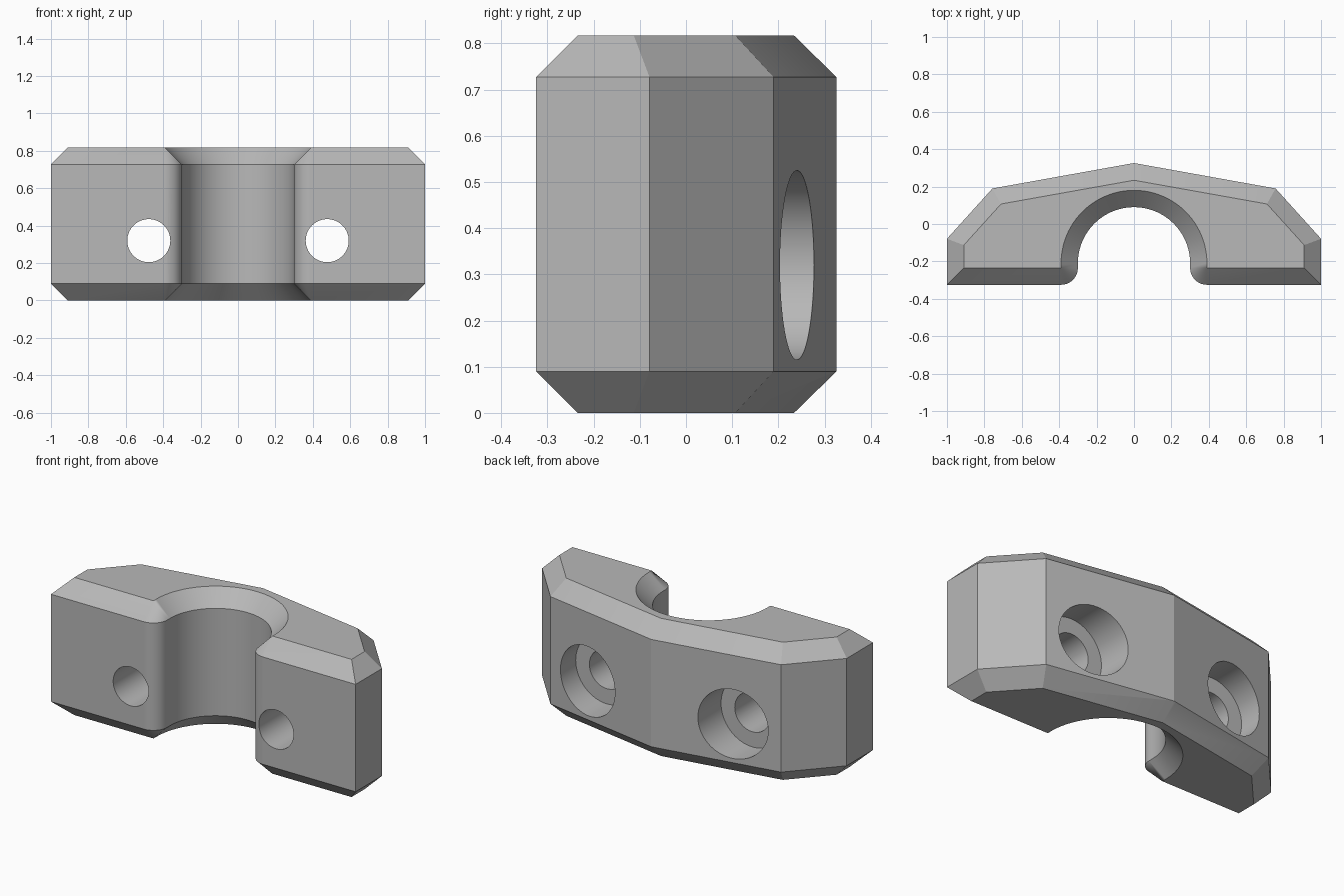
import bpy
import bmesh
from math import sin, cos, tan, pi
from mathutils import Vector

HEIGHT, CHAMFER, ROUND = 0.817, 0.09, 0.09
BORE_R, BORE_Y = 0.30, -0.21
FRONT = -0.325

cube = bpy.data.objects.get("Cube")
if cube:
    bpy.data.objects.remove(cube, do_unlink=True)

grey = bpy.data.materials.new("plain grey")
grey.use_nodes = True
colour = (0.48, 0.48, 0.48, 1)
grey.diffuse_color = colour
grey.node_tree.nodes["Principled BSDF"].inputs["Base Color"].default_value = colour


def loft(name, rings):
    """Solid through stacked rings of (x, y, z) points with equal counts."""
    bm = bmesh.new()
    rows = [[bm.verts.new(p) for p in ring] for ring in rings]
    n = len(rows[0])
    for low, high in zip(rows, rows[1:]):
        for i in range(n):
            j = (i + 1) % n
            bm.faces.new((low[i], low[j], high[j], high[i]))
    bm.faces.new(rows[0])
    bm.faces.new(rows[-1])
    bmesh.ops.remove_doubles(bm, verts=bm.verts, dist=1e-5)
    bmesh.ops.recalc_face_normals(bm, faces=bm.faces)
    mesh = bpy.data.meshes.new(name)
    bm.to_mesh(mesh)
    bm.free()
    mesh.materials.append(grey)
    obj = bpy.data.objects.new(name, mesh)
    bpy.context.collection.objects.link(obj)
    return obj


def arc(centre, radius, start, end, steps):
    angles = [start + (end - start) * i / steps for i in range(steps + 1)]
    return [(centre[0] + radius * cos(a), centre[1] + radius * sin(a)) for a in angles]


def fillet(corners, radius, steps=8):
    """Round every corner of a convex outline."""
    out = []
    for i, c in enumerate(corners):
        p = Vector(c)
        a = (Vector(corners[i - 1]) - p).normalized()
        b = (Vector(corners[(i + 1) % len(corners)]) - p).normalized()
        half = a.angle(b) / 2
        centre = p + (a + b).normalized() * radius / sin(half)
        start = p + a * radius / tan(half) - centre
        end = p + b * radius / tan(half) - centre
        for k in range(steps + 1):
            d = start.lerp(end, k / steps) if k in (0, steps) else start.slerp(end, k / steps)
            out.append(tuple(centre + d))
    return out


def mirrored(half):
    """Close a half outline whose first and last points lie on x = 0."""
    return half + [(-x, y) for x, y in half[-2:0:-1]]


def at(points, z):
    return [(x, y, z) for x, y in points]


def cylinder(name, x, z, radius, y0, y1, sides=64):
    circle = arc((x, z), radius, 0, 2 * pi, sides)[:-1]
    return loft(name, [[(px, y, pz) for px, pz in circle] for y in (y0, y1)])


def boolean(target, cutter, operation):
    mod = target.modifiers.new(operation, 'BOOLEAN')
    mod.operation, mod.solver, mod.object = operation, 'EXACT', cutter
    bpy.context.view_layer.objects.active = target
    bpy.ops.object.modifier_apply(modifier=mod.name)
    bpy.data.objects.remove(cutter, do_unlink=True)


# Half outlines: full width, and drawn in by the chamfer at top and bottom
outer = [(0, 0.326), (0.757, 0.19), (1, -0.079), (1, FRONT)]
lip = (BORE_R + CHAMFER, FRONT + CHAMFER)
lip_arc = arc(lip, ROUND, -pi / 2, -pi, 10)
wide = outer + lip_arc + arc((0, BORE_Y), BORE_R, 0, pi / 2, 24)
narrow = ([(0, 0.234), (0.711, 0.107), (0.91, -0.113), (0.91, FRONT + CHAMFER)]
          + [lip] * len(lip_arc)
          + arc((0, BORE_Y), BORE_R + CHAMFER, 0, pi / 2, 24))
wide, narrow = mirrored(wide), mirrored(narrow)
body = loft("clamp_body", [at(narrow, 0), at(wide, CHAMFER),
                           at(wide, HEIGHT - CHAMFER), at(narrow, HEIGHT)])

# Round the upright outer edges; the right-hand side edge stays crisp
hull = outer + [(-x, y) for x, y in outer[:0:-1]]
rounded = fillet(hull, ROUND)
keep = 2 * 9
rounded[keep:keep + 9] = [hull[2]]
boolean(body, loft("edge_rounding", [at(rounded, -0.1), at(rounded, HEIGHT + 0.1)]), 'INTERSECT')

# Bolt holes with counterbores at the back
for side in (-1, 1):
    boolean(body, cylinder("bolt_hole", side * 0.477, 0.32, 0.115, -1, 1), 'DIFFERENCE')
    boolean(body, cylinder("counterbore", side * 0.477, 0.32, 0.205, 0.06, 1), 'DIFFERENCE')

# Smooth curved faces, crisp edges
bpy.ops.object.select_all(action='DESELECT')
body.select_set(True)
bpy.context.view_layer.objects.active = body
bpy.ops.object.shade_smooth_by_angle(angle=0.26)
weighted = body.modifiers.new("weighted_normals", 'WEIGHTED_NORMAL')
weighted.keep_sharp = True
